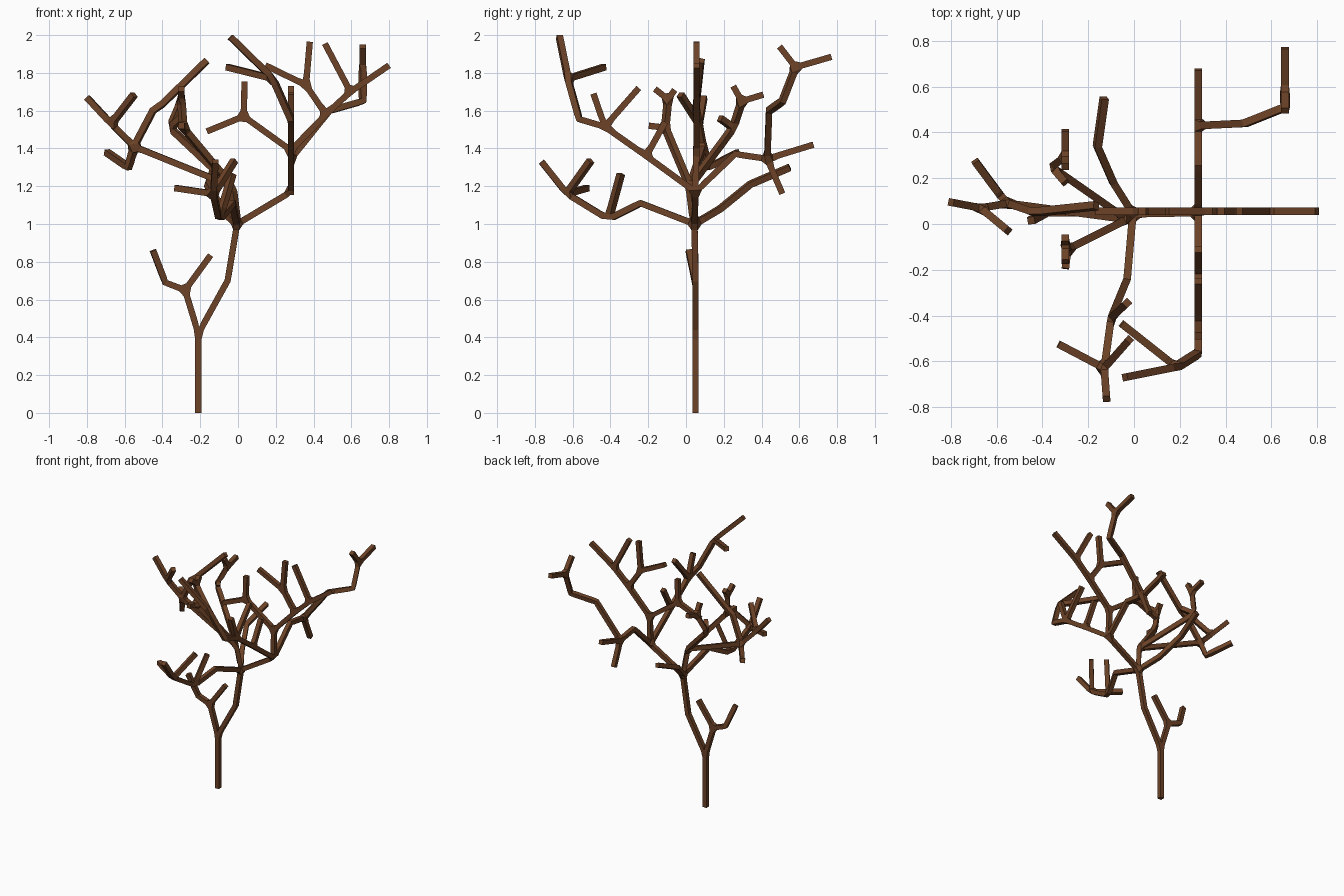
import bpy

R = 0.0165  # half-width of the square branches
verts, edges = [], []


def grow(start, *points):
    """Add a chain of points from an existing vertex; return the new indices."""
    out = []
    for p in points:
        verts.append(p)
        edges.append((start, len(verts) - 1))
        start = len(verts) - 1
        out.append(start)
    return out


def tips(start, *ends):
    """Add several single twigs from one vertex."""
    for e in ends:
        grow(start, e)


# trunk and main fork
verts.append((-.21, .05, 0))
low, bend, mid = grow(0, (-.21, .05, .42), (-.055, .05, .70), (-.005, .045, 1.0))

# low left branch
a, = grow(low, (-.28, .05, .65))
grow(a, (-.385, .05, .69), (-.45, .015, .86))
tips(a, (-.145, .05, .835))

# front spreading branch
_, g, f = grow(mid, (-.03, -.24, 1.11), (-.10, -.41, 1.025), (-.13, -.63, 1.16))
tips(g, (-.03, -.345, 1.265))
tips(f, (-.12, -.765, 1.33), (-.02, -.505, 1.335), (-.33, -.525, 1.19))

# back branch
grow(mid, (-.09, .18, 1.08), (-.16, .34, 1.21), (-.13, .55, 1.30))

# left crown
d, = grow(mid, (-.03, .02, 1.2))
h, = grow(d, (-.55, .09, 1.41))
k, = grow(h, (-.67, .07, 1.53))
tips(k, (-.80, .095, 1.67), (-.55, -.03, 1.685))
grow(h, (-.58, .12, 1.30), (-.695, .275, 1.38))
grow(h, (-.45, .055, 1.60), (-.40, .055, 1.635), (-.165, .08, 1.865))
m, n = grow(d, (-.29, -.11, 1.51), (-.30, -.095, 1.66))
tips(m, (-.30, -.195, 1.52))
tips(n, (-.30, -.165, 1.715), (-.30, -.06, 1.71))
m, n = grow(d, (-.36, .25, 1.51), (-.30, .295, 1.65))
tips(m, (-.30, .18, 1.56))
tips(n, (-.30, .25, 1.73), (-.30, .41, 1.685))

# right crown, middle plane
c, = grow(mid, (.28, .05, 1.17))
u, = grow(c, (.28, .055, 1.39))
v, = grow(u, (.03, .055, 1.57))
tips(v, (-.165, .055, 1.49), (.035, .055, 1.755))
w, = grow(u, (.465, .055, 1.58))
p, = grow(w, (.36, .055, 1.735))
tips(p, (.145, .055, 1.84), (.38, .055, 1.965))
p, = grow(w, (.595, .055, 1.70))
tips(p, (.46, .055, 1.955), (.80, .055, 1.84))

# right crown, towards the front
q, r = grow(c, (.28, -.21, 1.36), (.28, -.43, 1.515))
tips(q, (.28, -.11, 1.54))
tips(r, (.28, -.25, 1.72), (.28, -.49, 1.69))
_, s = grow(r, (.28, -.565, 1.555), (.185, -.625, 1.77))
tips(s, (-.04, -.67, 1.99), (-.055, -.435, 1.83))

# right crown, towards the back
_, t = grow(c, (.28, .26, 1.37), (.28, .43, 1.345))
tips(t, (.28, .675, 1.42), (.28, .51, 1.16))
*_, x = grow(t, (.485, .44, 1.60), (.66, .51, 1.65), (.66, .58, 1.83))
tips(x, (.66, .495, 1.94), (.66, .77, 1.885))

# skinned skeleton
mesh = bpy.data.meshes.new("tree_branches")
mesh.from_pydata(verts, edges, [])
tree = bpy.data.objects.new("tree_branches", mesh)
bpy.context.collection.objects.link(tree)
tree.modifiers.new("skin", 'SKIN').use_smooth_shade = False
for sv in mesh.skin_vertices[0].data:
    sv.radius = (R, R)
mesh.skin_vertices[0].data[0].use_root = True

bark = bpy.data.materials.new("bark")
bark.diffuse_color = (0.15, 0.055, 0.02, 1)
mesh.materials.append(bark)
